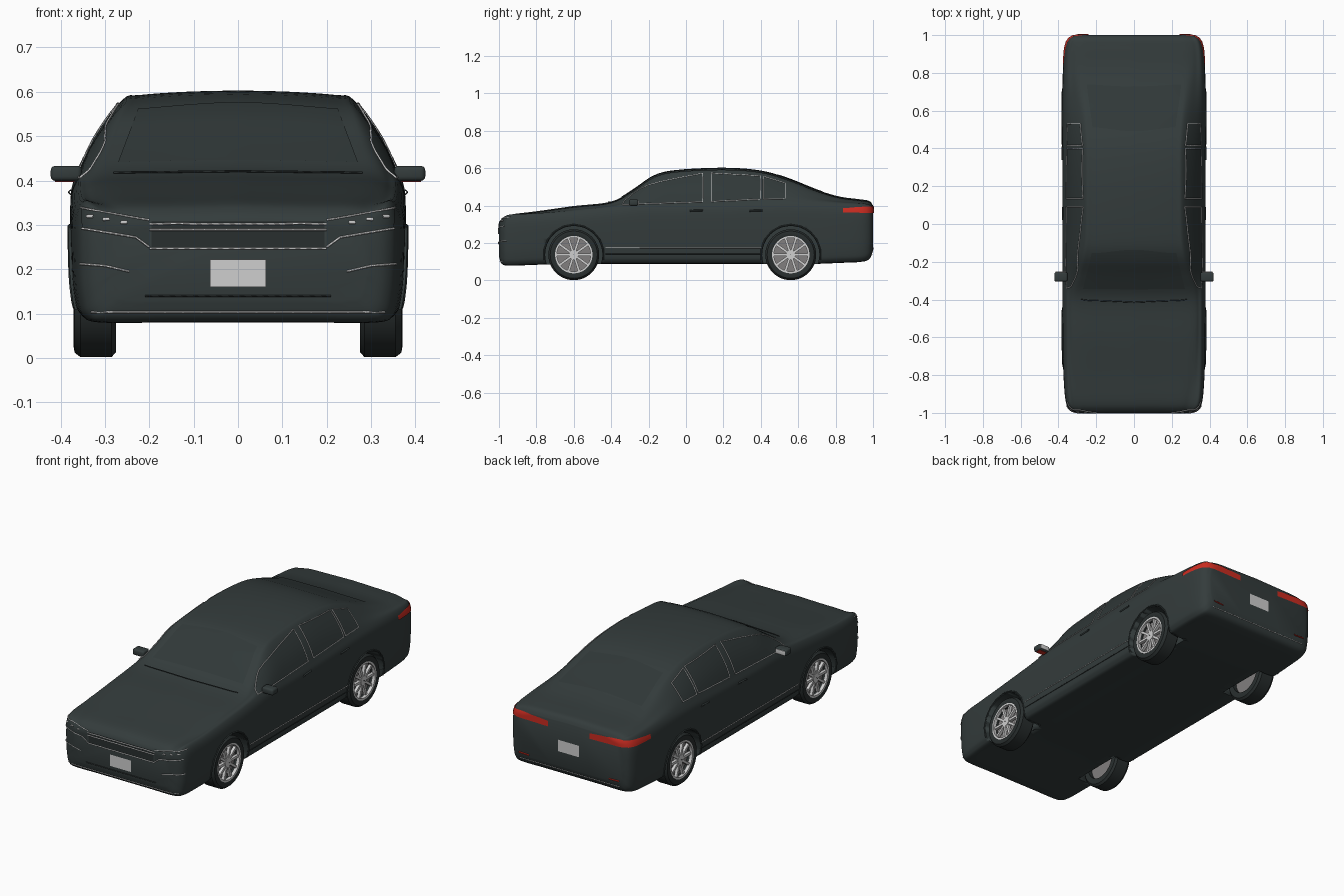
import bpy, bmesh, math
from mathutils import Vector
from mathutils.bvhtree import BVHTree

cube = bpy.data.objects.get("Cube")
if cube:
    bpy.data.objects.remove(cube)


def material(name, *rgb):
    m = bpy.data.materials.new(name)
    m.use_nodes = True
    m.diffuse_color = (*rgb, 1)
    m.node_tree.nodes["Principled BSDF"].inputs["Base Color"].default_value = (*rgb, 1)
    return m


PAINT = material("dark grey paint", .034, .045, .045)
GLASS = material("dark glass", .03, .04, .04)
RUBBER = material("black rubber", .022, .028, .028)
SILVER = material("silver", .62, .62, .62)
STEEL = material("grey steel", .22, .21, .21)
RED = material("lamp red", .6, .025, .015)


def select(ob):
    bpy.ops.object.select_all(action='DESELECT')
    ob.select_set(True)
    bpy.context.view_layer.objects.active = ob


def make(name, bm, mat):
    bmesh.ops.recalc_face_normals(bm, faces=bm.faces)
    me = bpy.data.meshes.new(name)
    bm.to_mesh(me)
    bm.free()
    me.materials.append(mat)
    ob = bpy.data.objects.new(name, me)
    bpy.context.collection.objects.link(ob)
    select(ob)
    bpy.ops.object.shade_smooth_by_angle(angle=math.radians(35))
    return ob


def spline(pts, n):
    """Smooth curve through points of any dimension."""
    out = []
    last = len(pts) - 1
    for i in range(last):
        a, b, c, d = (pts[min(max(j, 0), last)] for j in range(i - 1, i + 3))
        for k in range(n):
            t = k / n
            out.append(tuple(.5 * (2 * q + (r - p) * t + (2 * p - 5 * q + 4 * r - s) * t * t
                                   + (3 * q - p - 3 * r + s) * t ** 3)
                             for p, q, r, s in zip(a, b, c, d)))
    return out + [tuple(pts[-1])]


def bridge(bm, rings, closed):
    n = len(rings[0])
    for a, b in zip(rings, rings[1:]):
        for i in range(n if closed else n - 1):
            j = (i + 1) % n
            bm.faces.new((a[i], a[j], b[j], b[i]))


# Body stations: y, floor, half width, belt height, roof half width, crown height
STATIONS = [
    (-1, .13, .29, .285, .24, .305),
    (-.985, .09, .335, .325, .27, .33),
    (-.94, .08, .36, .35, .29, .352),
    (-.8, .085, .372, .355, .31, .37),
    (-.6, .09, .376, .37, .32, .398),
    (-.4, .09, .377, .39, .32, .422),
    (-.28, .09, .377, .405, .297, .488),
    (-.17, .09, .377, .41, .275, .562),
    (-.05, .09, .377, .41, .262, .591),
    (.2, .09, .377, .415, .26, .603),
    (.4, .09, .377, .42, .26, .588),
    (.55, .09, .377, .42, .268, .545),
    (.7, .09, .377, .415, .285, .485),
    (.82, .095, .375, .41, .3, .449),
    (.93, .1, .368, .405, .3, .434),
    (.98, .115, .35, .4, .285, .425),
    (1, .16, .32, .375, .27, .4)]


def section(y, floor, w, belt, roof, crown):
    shoulder, inset = belt * .87, w * .955
    edge = crown - .05 * (crown - .19)
    half = spline([(0, floor), (w * .45, floor), (w * .86, floor), (inset, floor + .015),
                   (w * .985, floor + .05), (w, (floor + shoulder) / 2), (w, shoulder), (inset, belt),
                   ((inset + roof) / 2 + .07 * (edge - belt), (belt + edge) / 2), (roof, edge),
                   (roof * .85, (edge + crown) / 2), (roof * .45, crown - .003), (0, crown)], 4)
    return [(x, y, z) for x, z in half] + [(-x, y, z) for x, z in half[-2:0:-1]]


bm = bmesh.new()
rings = [[bm.verts.new(p) for p in section(*s)] for s in spline(STATIONS, 5)]
bridge(bm, rings, True)
bm.faces.new(rings[0])
bm.faces.new(rings[-1])
bmesh.ops.recalc_face_normals(bm, faces=bm.faces)
skin = BVHTree.FromBMesh(bm)
body = make("body", bm, PAINT)


# Projections on to the body skin
def cast(origin, direction, lift=.002):
    origin, direction = Vector(origin), Vector(direction)
    hit, normal, _, _ = skin.ray_cast(origin, direction)
    if hit is None:
        hit, normal, _, _ = skin.find_nearest(origin + direction)
    return hit + normal * lift


def side(s):
    return lambda y, z: cast((s, y, z), (-s, 0, 0))


def front(x, z):
    return cast((x, -2, z), (0, 1, 0))


def back(x, z):
    return cast((x, 2, z), (0, -1, 0))


def corner(s):
    """Angle in degrees around the rear corner, and height."""
    def place(angle, z):
        a = math.radians(angle)
        d = Vector((s * math.cos(a), math.sin(a), 0))
        return cast(Vector((s * .1, .8, z)) + d, -d, .004)
    return place


def trim(name, place, pts, mat=SILVER, r=.0025):
    """Thin bead along a projected polyline."""
    cu = bpy.data.curves.new(name, 'CURVE')
    cu.dimensions, cu.bevel_depth, cu.bevel_resolution = '3D', r, 0
    path = [place(*Vector(a).lerp(Vector(b), k / 8)) for a, b in zip(pts, pts[1:]) for k in range(8)]
    path.append(place(*pts[-1]))
    sp = cu.splines.new('POLY')
    sp.points.add(len(path) - 1)
    for p, co in zip(sp.points, path):
        p.co = (*co, 1)
    cu.materials.append(mat)
    ob = bpy.data.objects.new(name, cu)
    bpy.context.collection.objects.link(ob)
    select(ob)
    bpy.ops.object.convert(target='MESH')


def patch(name, place, low, high, mat):
    """Thin skin panel between two projected polylines of equal length."""
    bm = bmesh.new()
    edges = list(zip(spline(low, 10), spline(high, 10)))
    rows = [[bm.verts.new(place(*Vector(a).lerp(Vector(b), v / 6))) for a, b in edges] for v in range(7)]
    bridge(bm, rows, False)
    make(name, bm, mat)


def box(name, size, pos, mat, bevel=.001):
    bm = bmesh.new()
    bmesh.ops.create_cube(bm, size=1)
    bmesh.ops.scale(bm, vec=size, verts=bm.verts)
    bmesh.ops.bevel(bm, geom=bm.edges[:], offset=bevel, segments=3, affect='EDGES', profile=.5)
    bmesh.ops.translate(bm, vec=pos, verts=bm.verts)
    make(name, bm, mat)


def lathe(name, profile, pos, s, mat):
    """Turn a closed loop of (x, radius) points about the axle."""
    bm = bmesh.new()
    turns = [math.tau * k / 48 for k in range(48)]
    rings = [[bm.verts.new((s * x, r * math.cos(t), r * math.sin(t))) for t in turns] for x, r in profile]
    bridge(bm, rings + [rings[0]], True)
    bmesh.ops.translate(bm, vec=pos, verts=bm.verts)
    return make(name, bm, mat)


def drum(name, inner, outer, radius, pos, s, mat, hole=.001):
    return lathe(name, [(inner, hole), (inner, radius), (outer, radius), (outer, hole)], pos, s, mat)


def spokes(name, pos, s):
    bm = bmesh.new()
    for k in range(10):
        a = math.tau * k / 10
        geo = bmesh.ops.create_cube(bm, size=1)["verts"]
        bmesh.ops.scale(bm, vec=(.016, .075, .013), verts=geo)
        for v in geo:
            x, y, z = v.co + Vector((s * .352, .055, 0))
            v.co = (x, y * math.cos(a) - z * math.sin(a), y * math.sin(a) + z * math.cos(a))
    bmesh.ops.translate(bm, vec=pos, verts=bm.verts)
    make(name, bm, SILVER)


for s, hand in ((1, "left"), (-1, "right")):
    on = side(s)
    # Wheels in cut arches
    for y, end in ((-.6, "front"), (.56, "rear")):
        label, pos = f"{end}_{hand}_", Vector((0, y, .138))
        cutter = drum("arch_cutter", .25, .5, .153, pos, s, RUBBER)
        mod = body.modifiers.new("arch", 'BOOLEAN')
        mod.object, mod.operation, mod.solver = cutter, 'DIFFERENCE', 'EXACT'
        select(body)
        bpy.ops.object.modifier_apply(modifier=mod.name)
        bpy.data.objects.remove(cutter)
        angles = [math.radians(20 * k - 10) for k in range(11)]
        arc = [(y + .16 * math.cos(t), pos.z + .16 * math.sin(t)) for t in angles]
        trim(label + "arch_lip", on, arc, PAINT, .004)
        lathe(label + "tyre", [(.275, .095), (.275, .125), (.285, .136), (.355, .136), (.368, .126),
                               (.371, .11), (.366, .098)], pos, s, RUBBER)
        drum(label + "rim", .35, .368, .1, pos, s, SILVER, .09)
        drum(label + "brake_disc", .3, .335, .096, pos, s, STEEL)
        drum(label + "hub", .335, .362, .025, pos, s, SILVER)
        spokes(label + "spokes", pos, s)

    # Side windows with bright frames
    panes = {"front": ([(-.34, .405), (-.2, .41), (.09, .42)], [(-.33, .425), (-.2, .51), (.09, .572)]),
             "rear": ([(.135, .422), (.4, .434)], [(.135, .573), (.4, .558)]),
             "quarter": ([(.415, .434), (.53, .436)], [(.415, .555), (.53, .52)])}
    for part, (low, high) in panes.items():
        patch(f"{part}_{hand}_window", on, low, high, GLASS)
        outline = spline(low, 4) + spline(high, 4)[::-1]
        trim(f"{part}_{hand}_window_frame", on, outline + outline[:1])
    for z, part, mat in ((.175, "upper", SILVER), (.142, "lower", RUBBER)):
        trim(f"{part}_{hand}_sill_trim", on, [(-.43, z), (.41, z)], mat)
    for y, part in ((.06, "front"), (.38, "rear")):
        trim(f"{part}_{hand}_door_handle", on, [(y - .04, .372), (y + .03, .375)], PAINT, .005)

    # Door mirrors
    box(hand + "_mirror_shell", (.07, .05, .034), (s * .387, -.28, .416), PAINT, .01)
    box(hand + "_mirror_glass", (.056, .004, .024), (s * .388, -.254, .416), SILVER)
    box(hand + "_mirror_arm", (.05, .03, .012), (s * .355, -.28, .404), PAINT)
    box(hand + "_mirror_base", (.045, .03, .004), (s * .39, -.28, .399), RED)

    # Head lamps and bumper slots
    brow = [(s * .2, .31), (s * .3, .327), (s * .352, .338)]
    base = [(s * .2, .25), (s * .23, .272), (s * .35, .292)]
    patch(hand + "_head_lamp", front, base, brow, GLASS)
    trim(hand + "_head_lamp_brow", front, brow)
    trim(hand + "_head_lamp_base", front, base)
    for x in (.25, .29, .325):
        z = .26 + x * .18
        trim(hand + "_lamp_bulb", front, [(s * x, z), (s * (x + .014), z)], r=.004)
    trim(hand + "_bumper_slot", front, [(s * .245, .195), (s * .3, .208), (s * .355, .212)])

    # Tail lamps around the corner, and reflectors
    patch(hand + "_tail_lamp", corner(s), [(8, .363), (45, .36), (83, .357)],
          [(8, .385), (45, .396), (83, .387)], RED)
    trim(hand + "_reflector", back, [(s * .24, .17), (s * .3, .172)], RED, .004)


def mirrored(x, z, rise=0):
    return [(-x, z), (0, z + rise), (x, z)]


# Grille, lower lip and number plates
patch("grille", front, mirrored(.195, .25), mirrored(.195, .308), RUBBER)
for z in (.302, .289, .247):
    trim("grille_bar", front, mirrored(.2, z))
trim("front_lip_trim", front, mirrored(.33, .104))
trim("front_intake_edge", front, mirrored(.21, .14), RUBBER)
trim("rear_lip_trim", back, mirrored(.3, .14), r=.002)
for name, place, z, out in (("front", front, .16, -.003), ("rear", back, .24, .003)):
    patch(name + "_number_plate", lambda x, h: place(x, h) + Vector((0, out, 0)),
          mirrored(.063, z), mirrored(.063, z + .062), SILVER)

# Windscreen, rear window and bonnet line
patch("windscreen", front, mirrored(.27, .44, .005), mirrored(.225, .56, .015), GLASS)
patch("rear_window", back, mirrored(.25, .465, .01), mirrored(.22, .55, .015), GLASS)
trim("bonnet_shut_line", front, mirrored(.28, .416, .003), RUBBER)
